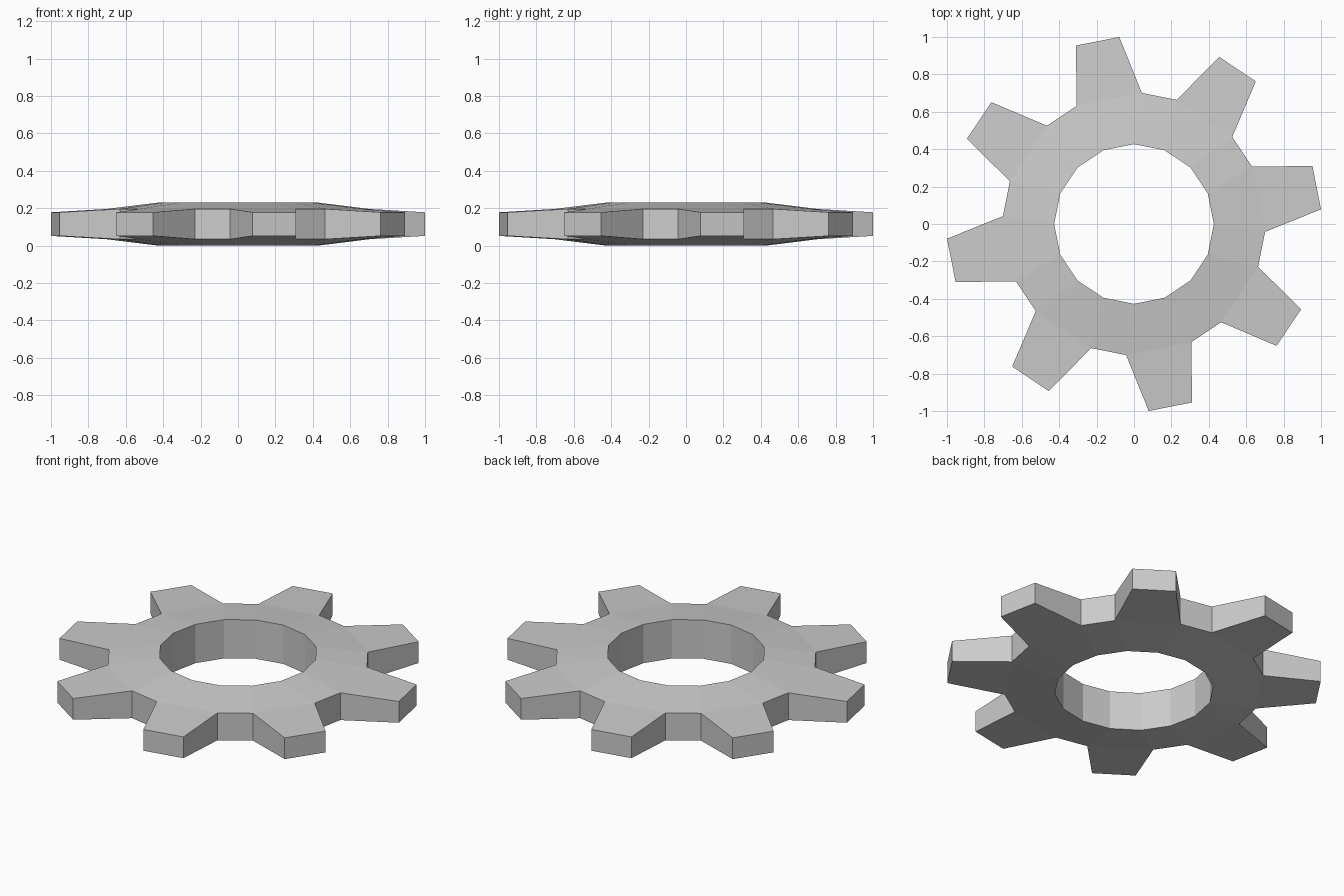
import bpy, bmesh
from math import cos, sin, radians

if "Cube" in bpy.data.objects:
    bpy.data.objects.remove(bpy.data.objects["Cube"])

TEETH = 8
MID_Z = 0.115

bm = bmesh.new()

def pair(radius, degrees, half):
    """Top and bottom vertex at one polar position."""
    a = radians(degrees)
    return [bm.verts.new((radius * cos(a), radius * sin(a), MID_Z + s * half)) for s in (1, -1)]

def caps(loop):
    """Matching top and bottom faces."""
    bm.faces.new([p[0] for p in loop])
    bm.faces.new([p[1] for p in reversed(loop)])

def wall(p, q):
    bm.faces.new((p[0], p[1], q[1], q[0]))

# Bore, root and tip points of each tooth
teeth = []
for i in range(TEETH):
    c = 11.25 + i * 360 / TEETH
    bore = [pair(0.427, c + d, 0.115) for d in (-11.25, 11.25)]
    root = [pair(0.702, c + d, 0.081) for d in (-14.7, 14.7)]
    tip = [pair(1.003, c + d, 0.063) for d in (-6.75, 6.75)]
    teeth.append((bore, root, tip))

# Ring sectors, teeth and side walls
for i, (bore, root, tip) in enumerate(teeth):
    next_bore, next_root, _ = teeth[(i + 1) % TEETH]
    caps([bore[0], root[0], root[1], bore[1]])
    caps([root[0], tip[0], tip[1], root[1]])
    caps([bore[1], root[1], next_root[0], next_bore[0]])
    wall(root[0], tip[0])
    wall(tip[0], tip[1])
    wall(tip[1], root[1])
    wall(root[1], next_root[0])
    wall(bore[1], bore[0])
    wall(next_bore[0], bore[1])

bmesh.ops.recalc_face_normals(bm, faces=bm.faces)
mesh = bpy.data.meshes.new("gear")
bm.to_mesh(mesh)
bm.free()
bpy.context.collection.objects.link(bpy.data.objects.new("gear", mesh))
